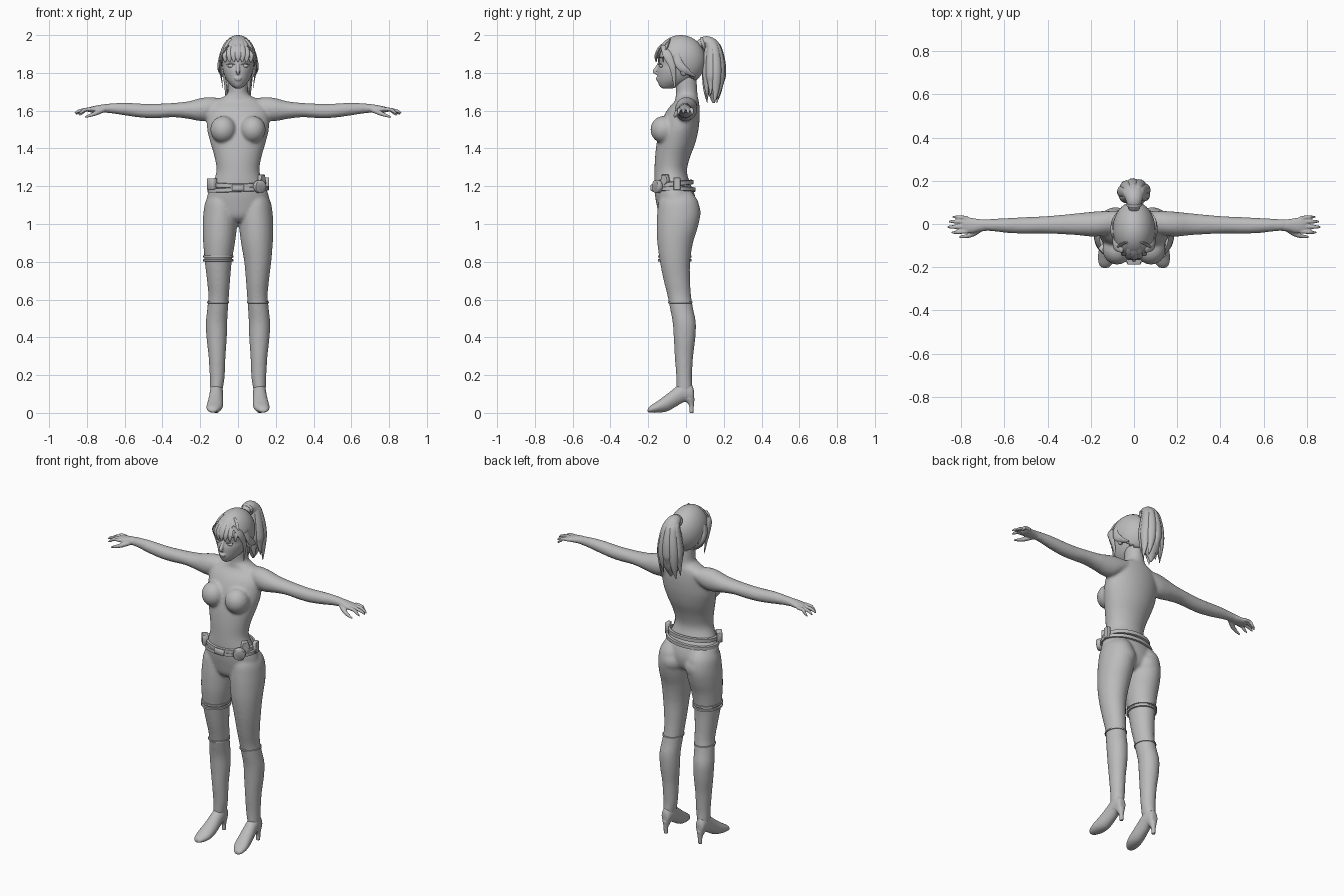
import bpy, bmesh, math
from mathutils import Vector, Matrix

cube = bpy.data.objects.get("Cube")
if cube:
    bpy.data.objects.remove(cube)

grey = bpy.data.materials.new("plain_grey")
grey.use_nodes = True
tone = (0.5, 0.5, 0.5, 1)
grey.diffuse_color = tone
grey.node_tree.nodes["Principled BSDF"].inputs["Base Color"].default_value = tone


def spline(rows, steps):
    """Smooth curve through rows of numbers."""
    result = []
    for i in range(len(rows) - 1):
        a, b, c, d = (rows[max(0, min(len(rows) - 1, i + k))] for k in (-1, 0, 1, 2))
        for s in range(steps):
            t = s / steps
            result.append([q + t / 2 * (r - p + t * (2 * p - 5 * q + 4 * r - w + t * (3 * (q - r) + w - p)))
                           for p, q, r, w in zip(a, b, c, d)])
    return result + [list(rows[-1])]


def skin(bm, stations, sides):
    """Closed skin over elliptical stations (centre, half axis, half axis)."""
    rings = []
    for centre, u, v in stations:
        angles = [math.tau * k / sides for k in range(sides)]
        rings.append([bm.verts.new(centre + u * math.cos(a) + v * math.sin(a)) for a in angles])
    faces = [bm.faces.new(rings[0]), bm.faces.new(rings[-1])]
    for low, high in zip(rings, rings[1:]):
        for k in range(sides):
            j = (k + 1) % sides
            faces.append(bm.faces.new((low[k], low[j], high[j], high[k])))
    bmesh.ops.recalc_face_normals(bm, faces=faces)


def loft(bm, axis, rows, flip=1, sides=28, steps=5):
    """Rows: position on the axis, then low and high limits on the other two axes."""
    others = [k for k in range(3) if k != axis]
    stations = []
    for pos, a0, a1, b0, b1 in spline(rows, steps):
        centre, u, v = Vector(), Vector(), Vector()
        centre[axis] = pos
        centre[others[0]], centre[others[1]] = (a0 + a1) / 2, (b0 + b1) / 2
        u[others[0]], v[others[1]] = (a1 - a0) / 2, (b1 - b0) / 2
        centre.x *= flip
        stations.append((centre, u, v))
    skin(bm, stations, sides)


def strand(bm, rows, flat=1, across=(1, 0, 0), flip=1, sides=10):
    """Tapered tube along x, y, z, radius rows."""
    pts = [(Vector((x * flip, y, z)), max(r, 0.001)) for x, y, z, r in spline(rows, 5)]
    stations = []
    for i, (p, r) in enumerate(pts):
        tangent = (pts[min(i + 1, len(pts) - 1)][0] - pts[max(i - 1, 0)][0]).normalized()
        side = Vector(across)
        side = (side - tangent * side.dot(tangent)).normalized()
        stations.append((p, side * r, tangent.cross(side) * r * flat))
    skin(bm, stations, sides)


def ball(bm, centre, radii):
    m = Matrix.Translation(centre) @ Matrix.Diagonal((*radii, 1))
    return bmesh.ops.create_uvsphere(bm, u_segments=40, v_segments=28, radius=1, matrix=m)


def finish(name, bm, voxel=0, smooth=0):
    mesh = bpy.data.meshes.new(name)
    bm.to_mesh(mesh)
    bm.free()
    ob = bpy.data.objects.new(name, mesh)
    bpy.context.collection.objects.link(ob)
    mesh.materials.append(grey)
    bpy.ops.object.select_all(action='DESELECT')
    ob.select_set(True)
    bpy.context.view_layer.objects.active = ob
    bpy.ops.object.shade_smooth_by_angle(angle=math.radians(45))
    if voxel:
        mod = ob.modifiers.new("fuse", 'REMESH')
        mod.mode, mod.voxel_size, mod.use_smooth_shade = 'VOXEL', voxel, True
        mod = ob.modifiers.new("soften", 'SMOOTH')
        mod.factor, mod.iterations = 0.5, smooth
    return ob


def band(name, z, x0, x1, y0, y1, height, thick=0.012, tilt=0, slope=0):
    """Flat strap around an ellipse; tilt rises to the back, slope to the left."""
    bm = bmesh.new()
    count, rings = 48, []
    for k in range(count):
        c, s = math.cos(math.tau * k / count), math.sin(math.tau * k / count)
        ring = []
        for out, up in ((0, -1), (1, -0.8), (1, 0.8), (0, 1)):
            x = (x0 + x1) / 2 + c * ((x1 - x0) / 2 + (out - 0.3) * thick)
            y = (y0 + y1) / 2 + s * ((y1 - y0) / 2 + (out - 0.3) * thick)
            ring.append(bm.verts.new((x, y, z + up * height / 2 + s * tilt + c * slope)))
        rings.append(ring)
    for k in range(count):
        a, b = rings[k], rings[(k + 1) % count]
        for j in range(4):
            bm.faces.new((a[j], b[j], b[(j + 1) % 4], a[(j + 1) % 4]))
    bmesh.ops.recalc_face_normals(bm, faces=bm.faces)
    finish(name, bm)


def plate(name, centre, size, turn=0, sides=4):
    """Thin bevelled plate or disc facing forward, turned about z."""
    bm = bmesh.new()
    m = (Matrix.Translation(centre) @ Matrix.Rotation(turn, 4, 'Z') @ Matrix.Diagonal((*size, 1))
         @ Matrix.Rotation(math.pi / 2, 4, 'X') @ Matrix.Rotation(math.pi / sides, 4, 'Z'))
    r = 1 / math.cos(math.pi / sides)
    bmesh.ops.create_cone(bm, cap_ends=True, segments=sides, radius1=r, radius2=r, depth=2, matrix=m)
    bmesh.ops.bevel(bm, geom=bm.edges[:], offset=0.003, segments=1, affect='EDGES')
    finish(name, bm)


# Fused body: torso and neck
bm = bmesh.new()
torso = [(1.01, .07, -.11, .0), (1.04, .13, -.14, .04), (1.1, .165, -.155, .055), (1.16, .16, -.165, .045),
         (1.22, .133, -.168, .02), (1.28, .114, -.167, .005), (1.35, .123, -.164, .02), (1.43, .146, -.155, .05),
         (1.5, .163, -.14, .066), (1.56, .165, -.122, .072), (1.61, .16, -.095, .072), (1.65, .13, -.06, .068),
         (1.675, .075, -.055, .062), (1.7, .053, -.053, .06), (1.78, .052, -.06, .055)]
loft(bm, 2, [(z, -w, w, f, b) for z, w, f, b in torso], sides=40)
leg = [(.08, .09, .145, -.05, .035), (.14, .078, .148, -.05, .033), (.2, .07, .15, -.052, .032),
       (.3, .066, .156, -.06, .038), (.4, .059, .167, -.065, .05), (.48, .057, .17, -.071, .052),
       (.55, .053, .163, -.084, .038), (.62, .048, .157, -.098, .027), (.7, .042, .164, -.118, .022),
       (.8, .033, .176, -.138, .022), (.9, .016, .184, -.152, .037), (.98, .006, .187, -.155, .062),
       (1.05, .003, .184, -.153, .075), (1.12, .012, .172, -.145, .064), (1.17, .04, .14, -.12, .03)]
arm = [(.09, -.04, .06, 1.59, 1.665), (.15, -.055, .06, 1.55, 1.672), (.2, -.058, .056, 1.545, 1.666),
       (.26, -.052, .05, 1.556, 1.65), (.34, -.047, .042, 1.565, 1.641), (.43, -.044, .035, 1.56, 1.637),
       (.5, -.045, .032, 1.562, 1.637), (.58, -.042, .028, 1.572, 1.641), (.65, -.034, .024, 1.583, 1.64),
       (.71, -.03, .022, 1.59, 1.635)]
for s in (1, -1):
    loft(bm, 2, leg, s)
    loft(bm, 0, arm, s)
    ball(bm, (s * .078, -.118, 1.5), (.068, .07, .072))
    ball(bm, (s * .085, -.0, 1.06), (.075, .078, .075))
finish("body", bm, 0.008, 6)

# Hands with fingers and thumb
for s, side in ((1, "left"), (-1, "right")):
    bm = bmesh.new()
    loft(bm, 0, [(.67, -.031, .022, 1.588, 1.635), (.71, -.034, .022, 1.59, 1.634), (.75, -.042, .028, 1.59, 1.627),
                 (.785, -.04, .033, 1.592, 1.619), (.8, -.03, .025, 1.597, 1.612)], s, 20)
    for y, tip, drop in ((-.034, .845, .02), (-.012, .864, .015), (.01, .858, .02), (.028, .84, .025)):
        strand(bm, [(.77, y, 1.608, .01), (.81, y * 1.1, 1.605, .0095),
                    (tip - .02, y * 1.15, 1.605 - drop / 2, .0085), (tip, y * 1.15, 1.6 - drop, .004)],
               across=(0, 1, 0), flip=s)
    strand(bm, [(.71, -.022, 1.606, .014), (.745, -.045, 1.59, .013), (.775, -.056, 1.578, .01),
                (.81, -.06, 1.566, .005)], across=(0, 1, 0), flip=s)
    finish(side + "_hand", bm, 0.004, 2)

# High heeled boots
for s, side in ((1, "left"), (-1, "right")):
    bm = bmesh.new()
    loft(bm, 1, [(.042, .1, .13, .07, .12), (.03, .088, .142, .06, .15), (-.01, .08, .148, .057, .165),
                 (-.05, .079, .152, .035, .14), (-.1, .078, .16, .008, .1), (-.15, .083, .167, .001, .063),
                 (-.185, .1, .163, .001, .04), (-.203, .118, .15, .003, .022)], s)
    loft(bm, 2, [(.0, .103, .127, .018, .04), (.04, .101, .129, .015, .042), (.075, .09, .14, -.015, .046)], s)
    finish(side + "_boot", bm, 0.005, 3)
    band(side + "_boot_cuff", .585, *sorted((s * .051, s * .16)), -.092, .032, .01, .005)

# Thigh straps on the right leg
for z in (.808, .828):
    band("thigh_strap", z, -.178, -.031, -.143, .024, .013, .009)

# Hip belts with buckles and pouches
band("upper_belt", 1.212, -.14, .14, -.17, .032, .026, tilt=.01)
band("lower_belt", 1.182, -.152, .152, -.172, .043, .024, slope=.006)
plate("centre_buckle", (0, -.178, 1.192), (.032, .01, .016))
plate("round_buckle", (.115, -.152, 1.198), (.034, .014, .034), .55, 12)
plate("belt_peak", (.125, -.11, 1.235), (.022, .012, .026), .9, 5)
plate("left_pouch", (.152, -.048, 1.213), (.018, .012, .034), math.pi / 2)
plate("right_pouch", (-.138, -.12, 1.212), (.026, .016, .03), -.85)

# Head with nose, lips and ears
bm = bmesh.new()
head = [(1.718, .016, -.125, -.07), (1.73, .032, -.14, -.035), (1.755, .055, -.15, .02), (1.785, .071, -.152, .05),
        (1.815, .08, -.152, .07), (1.845, .084, -.146, .082), (1.89, .087, -.15, .085), (1.94, .074, -.13, .07),
        (1.975, .04, -.08, .02)]
loft(bm, 2, [(z, -w, w, f, b) for z, w, f, b in head], sides=40)
strand(bm, [(0, -.143, 1.85, .008), (0, -.155, 1.825, .01), (0, -.166, 1.807, .011), (0, -.152, 1.797, .008)])
ball(bm, (0, -.151, 1.772), (.02, .009, .006))
ball(bm, (0, -.148, 1.763), (.017, .01, .006))
for s in (1, -1):
    ball(bm, (s * .088, -.012, 1.815), (.014, .02, .032))
finish("head", bm, 0.004, 2)

# Eyes with lashes and brows
bm = bmesh.new()
for s in (1, -1):
    ball(bm, (s * .036, -.131, 1.837), (.019, .01, .01))
    strand(bm, [(.015, -.143, 1.841, .001), (.034, -.142, 1.849, .003), (.06, -.127, 1.844, .001)],
           across=(0, 0, 1), flip=s)
finish("eyes", bm)

# Hair cap trimmed along the hairline
bm = bmesh.new()
ball(bm, (0, -.028, 1.866), (.099, .132, .134))


def hairline(y):
    return 1.88 - .12 * max(0, min(1, (y + .09) / .14))


low = [f for f in bm.faces if f.calc_center_median().z < hairline(f.calc_center_median().y)]
bmesh.ops.delete(bm, geom=low, context='FACES')
cap = finish("hair_cap", bm)
cap.modifiers.new("thickness", 'SOLIDIFY').thickness = 0.012

# Fringe and side locks
bm = bmesh.new()
for k in range(-3, 4):
    x = k * .022
    back = .9 * x * x / .1
    strand(bm, [(x * .5, -.085, 1.978, .012), (x * .85, -.138 + back, 1.938, .018),
                (x, -.16 + back, 1.895, .017), (x * 1.05, -.16 + back, 1.858, .004)], .35)
for s in (1, -1):
    strand(bm, [(.05, -.125, 1.945, .01), (.084, -.1, 1.9, .024), (.094, -.075, 1.84, .018), (.09, -.065, 1.79, .012),
                (.08, -.06, 1.72, .003)], .35, (0, 1, 0), s)
    strand(bm, [(.09, -.05, 1.9, .02), (.1, -.035, 1.845, .022), (.098, .0, 1.81, .018), (.08, .05, 1.78, .005)],
           .4, (0, 1, 0), s)
finish("fringe", bm)

# Ponytail: a core wrapped by loose locks, held by a tie
bm = bmesh.new()
strand(bm, [(0, .07, 1.95, .025), (0, .105, 1.965, .036), (0, .14, 1.935, .05), (0, .15, 1.86, .058),
            (0, .15, 1.78, .06), (0, .148, 1.71, .045), (0, .145, 1.64, .006)], .85, sides=18)
for k in range(9):
    a = math.tau * k / 9 + .3
    c, d = math.cos(a), math.sin(a)
    tip = 1.66 + .02 * (k % 3)
    strand(bm, [(.015 * c, .09 + .012 * d, 1.955, .012), (.032 * c, .137 + .025 * d, 1.952, .02),
                (.05 * c, .147 + .042 * d, 1.87, .026), (.06 * c, .148 + .045 * d, 1.79, .027),
                (.06 * c, .146 + .042 * d, tip + .05, .018), (.064 * c, .142 + .03 * d, tip - .02, .002)],
           .7, (-d, c, 0))
finish("ponytail", bm)
bpy.ops.mesh.primitive_torus_add(major_radius=.028, minor_radius=.009, location=(0, .09, 1.955),
                                 rotation=(math.radians(-75), 0, 0))
tie = bpy.context.object
tie.name = "hair_tie"
tie.data.materials.append(grey)
bpy.ops.object.shade_smooth_by_angle()
